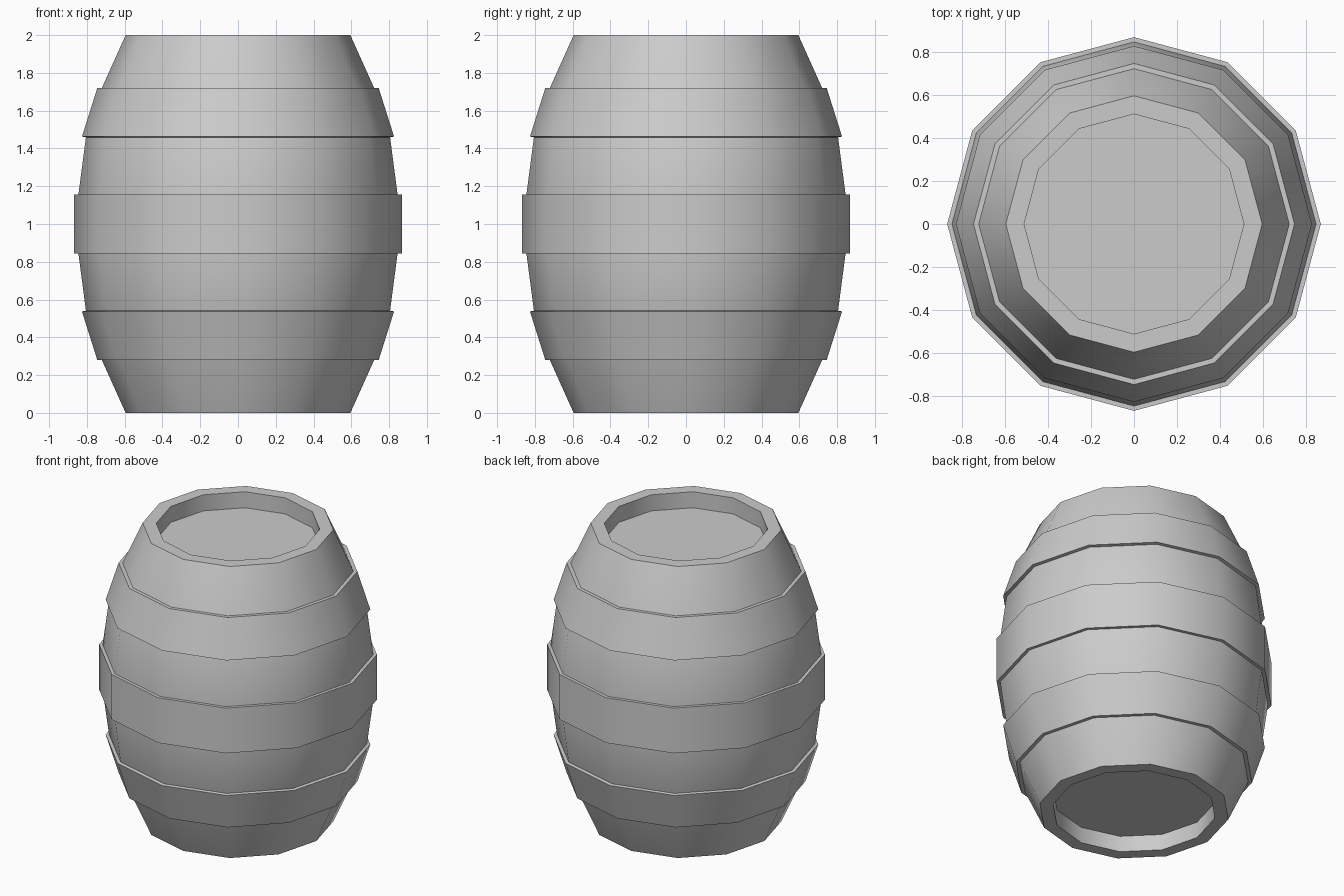
import bpy
import bmesh
import math

SIDES = 12
HEIGHT = 2.0

cube = bpy.data.objects.get("Cube")
if cube:
    bpy.data.objects.remove(cube, do_unlink=True)

# One plain grey for the whole barrel
grey = bpy.data.materials.new("plain grey")
grey.use_nodes = True
colour = (0.6, 0.6, 0.6, 1.0)
grey.diffuse_color = colour
grey.node_tree.nodes["Principled BSDF"].inputs["Base Color"].default_value = colour


def lathe(name, profile, closed):
    """Turn a (radius, height) profile round the z axis."""
    bm = bmesh.new()
    verts = [bm.verts.new((r, 0, z)) for r, z in profile]
    edges = [bm.edges.new(pair) for pair in zip(verts, verts[1:])]
    if closed:
        edges.append(bm.edges.new((verts[-1], verts[0])))
    bmesh.ops.spin(bm, geom=verts + edges, cent=(0, 0, 0), axis=(0, 0, 1),
                   angle=math.tau, steps=SIDES)
    bmesh.ops.remove_doubles(bm, verts=bm.verts, dist=0.0005)
    # Close the two open ends with flat lids
    if not closed:
        bmesh.ops.holes_fill(bm, edges=[e for e in bm.edges if e.is_boundary], sides=0)
    bmesh.ops.recalc_face_normals(bm, faces=bm.faces)
    mesh = bpy.data.meshes.new(name)
    bm.to_mesh(mesh)
    bm.free()
    mesh.materials.append(grey)
    obj = bpy.data.objects.new(name, mesh)
    bpy.context.collection.objects.link(obj)
    bpy.ops.object.select_all(action='DESELECT')
    obj.select_set(True)
    bpy.context.view_layer.objects.active = obj
    bpy.ops.object.shade_smooth_by_angle(angle=math.radians(40))
    return obj


def flip(profile):
    """Mirror a profile about the middle of the barrel."""
    return [(r, HEIGHT - z) for r, z in reversed(profile)]


# Bulging body with a recessed lid at each end
lower = [(0.51, 0.11), (0.51, 0), (0.595, 0), (0.72, 0.278),
         (0.805, 0.54), (0.845, 0.845)]
lathe("barrel_body", lower + flip(lower), False)

# Hoops standing proud of the body
hoop = [(0.71, 0.28), (0.745, 0.28), (0.826, 0.537), (0.795, 0.543)]
lathe("lower_hoop", hoop, True)
lathe("upper_hoop", flip(hoop), True)
lathe("middle_hoop", [(0.835, 0.845), (0.867, 0.845),
                      (0.867, 1.155), (0.835, 1.155)], True)
